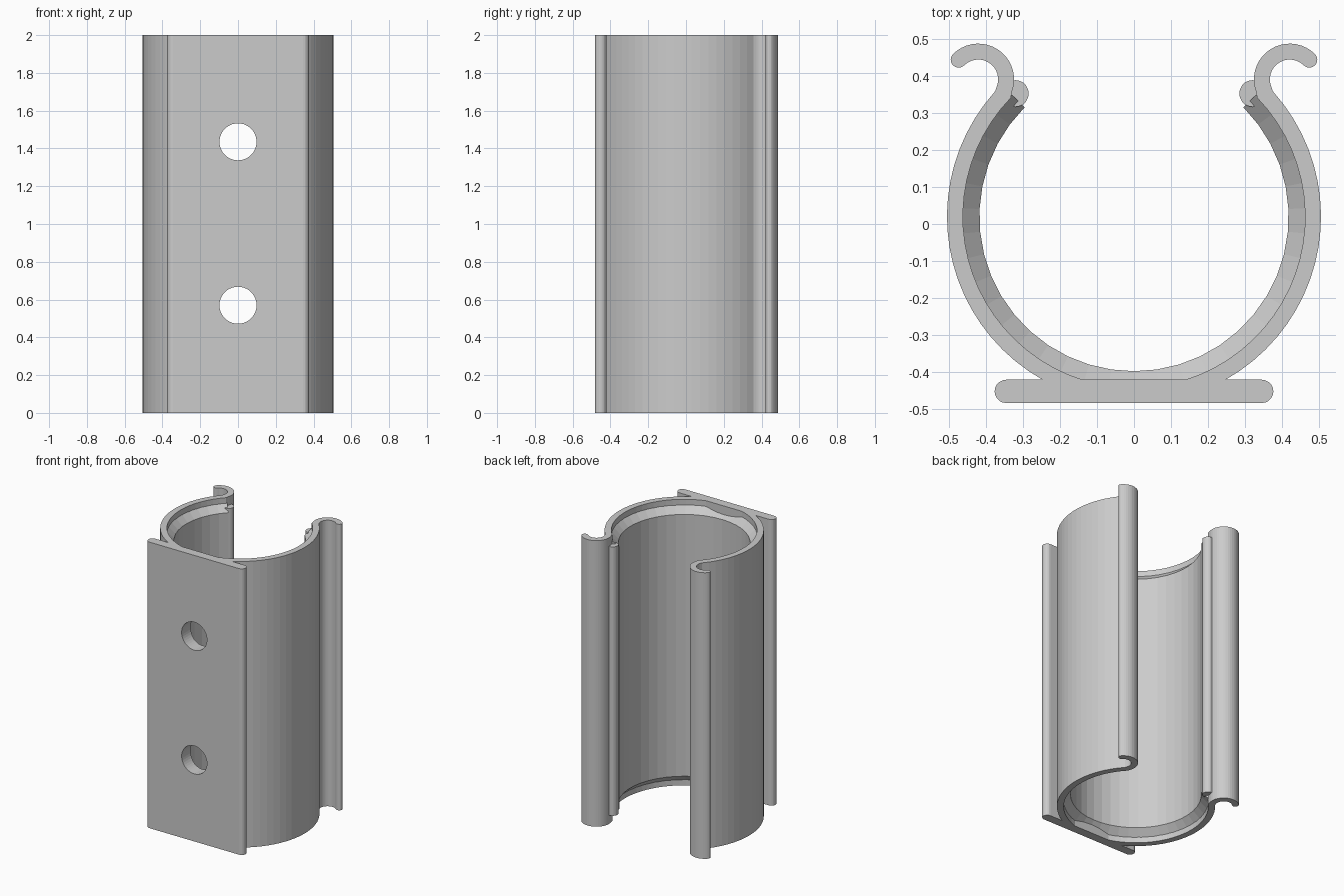
import bpy
import bmesh
from math import radians, degrees, asin, sin, cos

cube = bpy.data.objects.get("Cube")
if cube:
    bpy.data.objects.remove(cube)

HEIGHT = 2.0
CENTRE = (0.0, 0.02)       # axis of the round clip
MID_R, HALF = 0.483, 0.0215  # wall midline radius and half thickness
HOOK, HOOK_R = (0.42, 0.39), 0.075
PLATE_TOP, PLATE_LOW, PLATE_END = -0.42, -0.483, 0.376

grey = bpy.data.materials.new("light grey")
grey.use_nodes = True
grey.diffuse_color = (0.6, 0.6, 0.6, 1)
grey.node_tree.nodes["Principled BSDF"].inputs["Base Color"].default_value = (0.6, 0.6, 0.6, 1)


def arc(c, r, a0, a1, n):
    """Points on an arc, angles in degrees."""
    angles = [radians(a0 + (a1 - a0) * i / n) for i in range(n + 1)]
    return [(c[0] + r * cos(a), c[1] + r * sin(a)) for a in angles]


def finish(bm, name):
    bmesh.ops.recalc_face_normals(bm, faces=bm.faces)
    mesh = bpy.data.meshes.new(name)
    bm.to_mesh(mesh)
    bm.free()
    mesh.materials.append(grey)
    obj = bpy.data.objects.new(name, mesh)
    bpy.context.collection.objects.link(obj)
    return obj


def extrude(name, outline, z0, z1):
    """Prism from a flat outline."""
    bm = bmesh.new()
    face = bm.faces.new([bm.verts.new((x, y, z0)) for x, y in outline])
    new = bmesh.ops.extrude_face_region(bm, geom=[face])["geom"]
    verts = [v for v in new if isinstance(v, bmesh.types.BMVert)]
    bmesh.ops.translate(bm, verts=verts, vec=(0, 0, z1 - z0))
    return finish(bm, name)


def sweep(name, section, a0, a1, n):
    """Closed (radius, z) section swept round the clip axis, with end caps."""
    bm = bmesh.new()
    rings = []
    columns = [arc(CENTRE, r, a0, a1, n) for r, z in section]
    for i in range(n + 1):
        rings.append([bm.verts.new((*col[i], z)) for col, (r, z) in zip(columns, section)])
    count = len(section)
    for a, b in zip(rings, rings[1:]):
        for j in range(count):
            k = (j + 1) % count
            bm.faces.new((a[j], a[k], b[k], b[j]))
    bm.faces.new(rings[0])
    bm.faces.new(rings[-1])
    return finish(bm, name)


# Clip wall with hooked lips and mounting plate, one half then mirrored
inner_r, outer_r = MID_R - HALF, MID_R + HALF
drop = PLATE_TOP - CENTRE[1]
cap_r = (PLATE_TOP - PLATE_LOW) / 2
half = arc(CENTRE, inner_r, degrees(asin(drop / inner_r)), 44, 22)
half += arc(HOOK, HOOK_R + HALF, 200, 45, 18)
tip = arc(HOOK, HOOK_R, 45, 45, 1)[0]
half += arc(tip, HALF, 45, -135, 8)[1:-1]
half += arc(HOOK, HOOK_R - HALF, 45, 200, 18)
half += arc(CENTRE, outer_r, 42, degrees(asin(drop / outer_r)), 20)
half += arc((PLATE_END - cap_r, PLATE_TOP - cap_r), cap_r, 90, -90, 10)
outline = half + [(-x, y) for x, y in reversed(half)]
clip_wall = extrude("clip_wall", outline, 0, HEIGHT)

# Inner lining with bevelled ends
step, bevel = 0.04, 0.085
low = [(inner_r + 0.004, step - 0.004), (0.417, bevel)]
section = low + [(r, HEIGHT - z) for r, z in reversed(low)]
lining = sweep("lining", section, -225, 45, 32)

# Rounded beads along the lining edges
for side, sign in (("left", 1), ("right", -1)):
    ring = arc((sign * 0.32, 0.352), 0.036, 0, 360, 20)[:-1]
    extrude(side + "_bead", ring, 0.06, HEIGHT - 0.06)

# Screw holes through plate and lining
for z in (0.57, 1.435):
    ring = arc((0, 0), 0.098, 0, 360, 40)[:-1]
    cutter = extrude("hole_cutter", ring, 0.3, 0.6)
    cutter.hide_render = True
    cutter.rotation_euler.x = radians(90)
    cutter.location.z = z
    for part in (clip_wall, lining):
        mod = part.modifiers.new("hole", 'BOOLEAN')
        mod.operation = 'DIFFERENCE'
        mod.solver = 'EXACT'
        mod.object = cutter
        bpy.context.view_layer.update()
        cut = bpy.data.meshes.new_from_object(
            part.evaluated_get(bpy.context.evaluated_depsgraph_get()))
        part.modifiers.clear()
        part.data = cut
    bpy.data.objects.remove(cutter)
